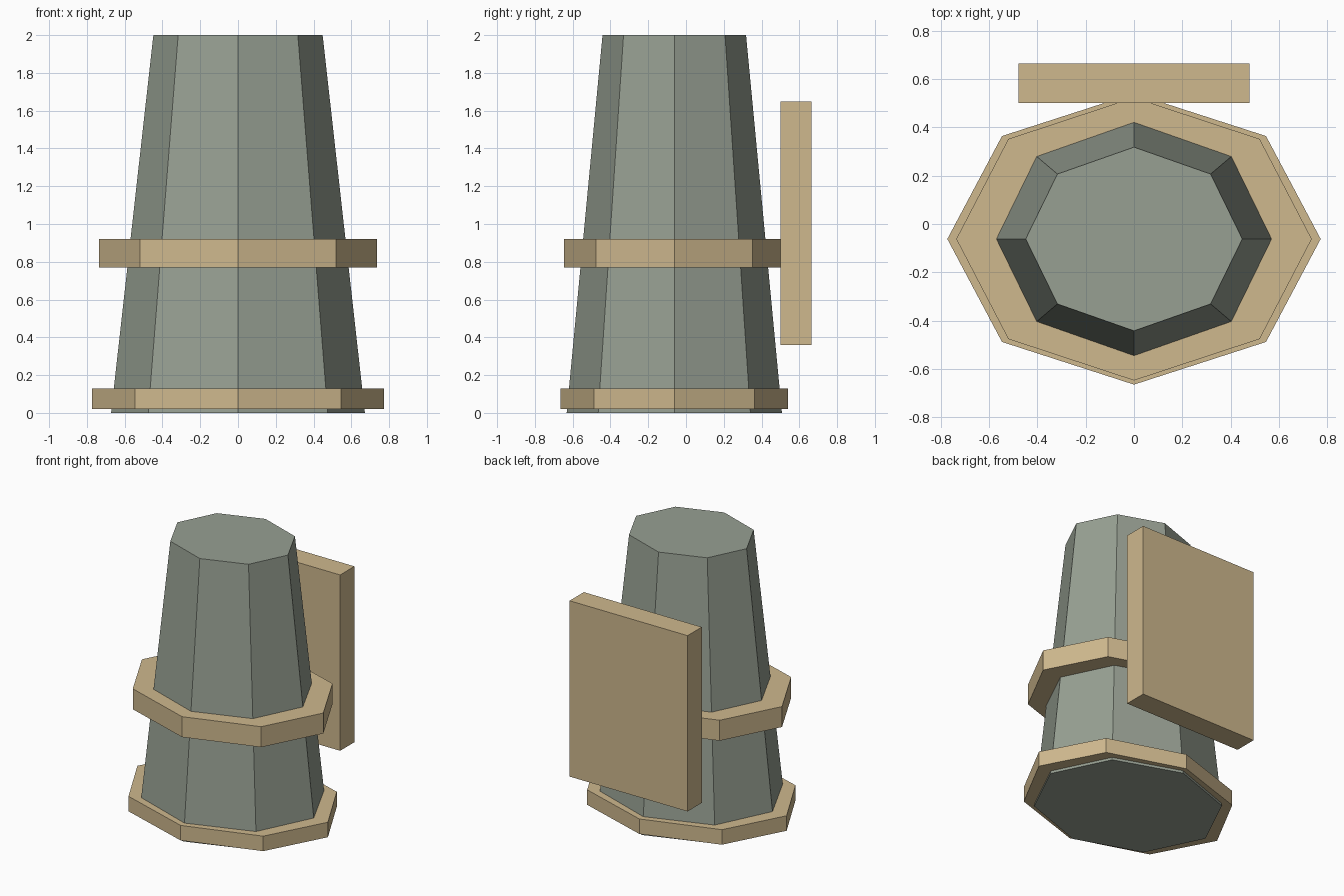
import bpy

if "Cube" in bpy.data.objects:
    bpy.data.objects.remove(bpy.data.objects["Cube"])

CENTRE_Y = -0.062


def material(name, color):
    m = bpy.data.materials.new(name)
    m.diffuse_color = color
    m.use_nodes = True
    m.node_tree.nodes["Principled BSDF"].inputs["Base Color"].default_value = m.diffuse_color
    return m


green = material("grey_green", (0.31, 0.35, 0.29, 1))
tan = material("tan", (0.62, 0.48, 0.27, 1))


def oval_octagon(name, rx_low, rx_high, ratio, z0, z1, mat):
    """Eight-sided tapered prism, squashed along y."""
    bpy.ops.mesh.primitive_cone_add(vertices=8, radius1=rx_low, radius2=rx_high,
                                    depth=z1 - z0,
                                    location=(0, CENTRE_Y, (z0 + z1) / 2))
    ob = bpy.context.object
    ob.name = name
    ob.scale.y = ratio
    bpy.ops.object.transform_apply(location=False, rotation=False, scale=True)
    ob.data.materials.append(mat)
    return ob


# Tapered trunk
oval_octagon("tapered_body", 0.672, 0.448, 0.848, 0.0, 2.0, green)

# Bands around the trunk
oval_octagon("base_band", 0.772, 0.772, 0.78, 0.02, 0.13, tan)
oval_octagon("middle_band", 0.735, 0.735, 0.796, 0.77, 0.92, tan)

# Upright panel at the back
bpy.ops.mesh.primitive_cube_add(size=1, location=(0, 0.582, 1.004))
panel = bpy.context.object
panel.name = "back_panel"
panel.scale = (0.956, 0.165, 1.288)
bpy.ops.object.transform_apply(location=False, rotation=False, scale=True)
panel.data.materials.append(tan)
